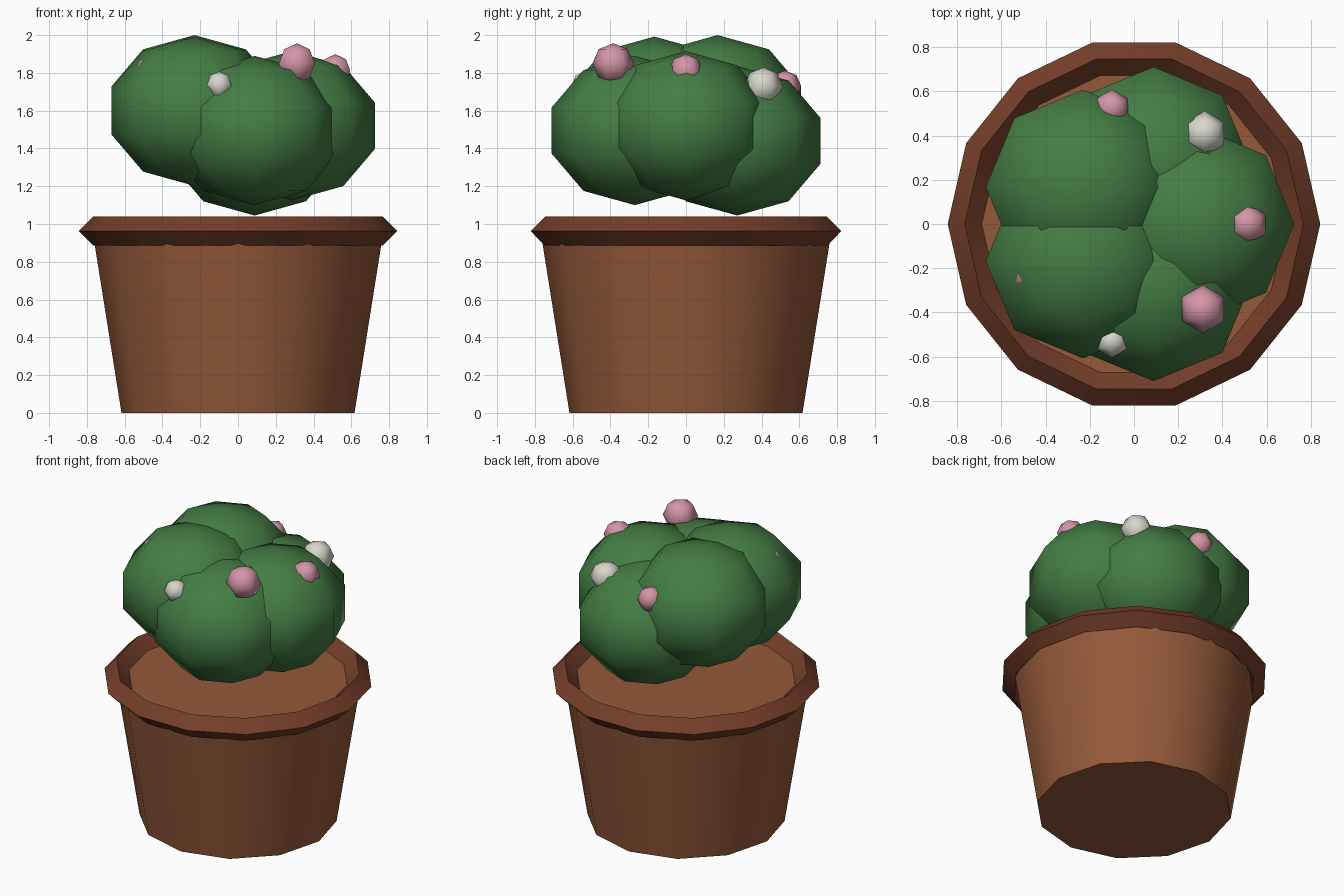
import bpy, bmesh, math

if "Cube" in bpy.data.objects:
    bpy.data.objects.remove(bpy.data.objects["Cube"])


def material(name, rgb):
    m = bpy.data.materials.new(name)
    m.diffuse_color = (*rgb, 1.0)
    m.use_nodes = True
    m.node_tree.nodes["Principled BSDF"].inputs["Base Color"].default_value = m.diffuse_color
    return m


CLAY = material("clay", (0.300, 0.100, 0.042))
DARK_CLAY = material("dark_clay", (0.175, 0.048, 0.022))
GREEN = material("cactus_green", (0.058, 0.205, 0.058))
PINK = material("petal_pink", (0.66, 0.30, 0.39))
WHITE = material("petal_white", (0.68, 0.68, 0.61))


def lathe(name, profile, sides, mat, loc=(0, 0, 0), phase=0.0, closed=False, angle=180):
    """Turn a (radius, height) profile around the z axis."""
    bm = bmesh.new()
    rings = []
    for i in range(sides):
        a = phase + 2 * math.pi * i / sides
        rings.append([bm.verts.new((r * math.cos(a), r * math.sin(a), z)) for r, z in profile])
    n = len(profile)
    for i in range(sides):
        p, q = rings[i], rings[(i + 1) % sides]
        for j in range(n if closed else n - 1):
            k = (j + 1) % n
            bm.faces.new((p[j], q[j], q[k], p[k]))
    bmesh.ops.remove_doubles(bm, verts=bm.verts, dist=1e-5)
    bmesh.ops.dissolve_degenerate(bm, edges=bm.edges, dist=1e-5)
    bmesh.ops.recalc_face_normals(bm, faces=bm.faces)
    for f in bm.faces:
        f.smooth = True
    for e in bm.edges:
        if len(e.link_faces) == 2 and e.calc_face_angle() > math.radians(angle):
            e.smooth = False
    mesh = bpy.data.meshes.new(name)
    bm.to_mesh(mesh)
    bm.free()
    mesh.materials.append(mat)
    ob = bpy.data.objects.new(name, mesh)
    ob.location = loc
    bpy.context.collection.objects.link(ob)
    return ob


def ball_profile(radius, half_height, rings):
    angles = [math.pi * i / rings for i in range(rings + 1)]
    return [(radius * abs(math.sin(a)) if 0 < i < rings else 0.0, -half_height * math.cos(a))
            for i, a in enumerate(angles)]


# Pot body with the soil surface as its top cap
lathe("pot_body", [(0, 0), (0.617, 0), (0.77, 0.962), (0, 0.962)], 12, CLAY, angle=40)

# Pot rim: ring with a diamond cross-section
lathe("pot_rim", [(0.843, 0.962), (0.766, 1.039), (0.689, 0.962), (0.766, 0.885)],
      14, DARK_CLAY, closed=True, angle=40)

# Five cactus lobes in a ring, at slightly different heights
for i, z in enumerate((1.52, 1.44, 1.605, 1.597, 1.495)):
    a = 2 * math.pi * i / 5
    lathe(f"cactus_lobe_{i + 1}", ball_profile(0.463, 0.395, 5), 8, GREEN,
          (0.285 * math.cos(a), 0.285 * math.sin(a), z))

# Blossoms: x, y, z, radius, colour
blossoms = [
    (0.515, 0.00, 1.81, 0.092, PINK),
    (0.32, 0.41, 1.73, 0.102, WHITE),
    (-0.10, 0.525, 1.73, 0.085, PINK),
    (-0.47, -0.225, 1.80, 0.09, PINK),
    (-0.10, -0.53, 1.735, 0.075, WHITE),
    (0.312, -0.385, 1.85, 0.11, PINK),
]
for i, (x, y, z, r, mat) in enumerate(blossoms):
    lathe(f"blossom_{i + 1}", ball_profile(r, r * 0.97, 4), 6, mat, (x, y, z), phase=math.pi / 6)
